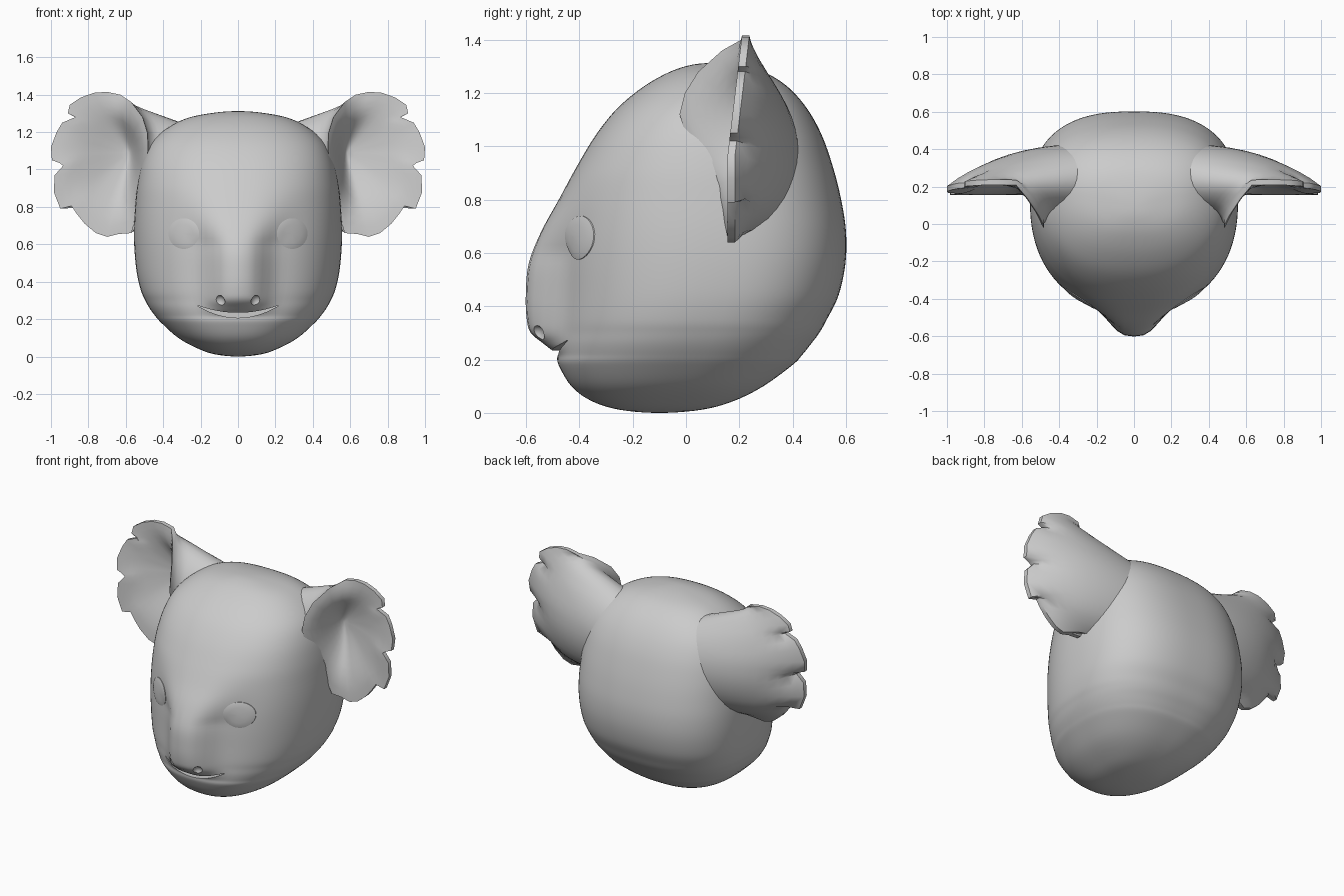
import bpy
import bmesh
import math
from mathutils import Vector, Matrix
from mathutils.bvhtree import BVHTree

default = bpy.data.objects.get("Cube")
if default:
    bpy.data.objects.remove(default, do_unlink=True)

# one plain colour for everything
grey = bpy.data.materials.new("soft_grey")
grey.use_nodes = True
grey.diffuse_color = (0.6, 0.6, 0.6, 1)
for node in grey.node_tree.nodes:
    if node.type == 'BSDF_PRINCIPLED':
        node.inputs["Base Color"].default_value = (0.6, 0.6, 0.6, 1)


def make_object(name, bm):
    bmesh.ops.recalc_face_normals(bm, faces=bm.faces)
    mesh = bpy.data.meshes.new(name)
    bm.to_mesh(mesh)
    bm.free()
    mesh.materials.append(grey)
    obj = bpy.data.objects.new(name, mesh)
    bpy.context.scene.collection.objects.link(obj)
    return obj


def activate(obj):
    for other in bpy.context.scene.objects:
        other.select_set(False)
    obj.select_set(True)
    bpy.context.view_layer.objects.active = obj


def smooth(obj, angle=40):
    activate(obj)
    bpy.ops.object.shade_smooth_by_angle(angle=math.radians(angle))


def loft(name, rings):
    """Skin closed rings; rings that shrink to a point become poles."""
    bm = bmesh.new()
    rows = [[bm.verts.new(p) for p in ring] for ring in rings]
    for low, high in zip(rows, rows[1:]):
        for i in range(len(low)):
            bm.faces.new((low[i - 1], low[i], high[i], high[i - 1]))
    bmesh.ops.remove_doubles(bm, verts=bm.verts, dist=0.0002)
    return make_object(name, bm)


def catmull(p0, p1, p2, p3, t):
    return 0.5 * (2 * p1 + (p2 - p0) * t + (2 * p0 - 5 * p1 + 4 * p2 - p3) * t ** 2
                  + (3 * p1 - p0 - 3 * p2 + p3) * t ** 3)


# head sections: height, front y, back y, half width, nose ridge depth
SECTIONS = [
    (0, -.1, -.1, 0, 0), (.012, -.25, .06, .125, 0), (.045, -.355, .18, .22, 0),
    (.1, -.43, .29, .32, 0), (.18, -.478, .4, .41, 0), (.22, -.48, .438, .445, .008),
    (.26, -.48, .47, .474, .055), (.3, -.477, .5, .496, .105),
    (.35, -.475, .528, .518, .122), (.44, -.47, .572, .54, .131),
    (.56, -.465, .598, .553, .125), (.68, -.455, .6, .556, .088),
    (.8, -.435, .582, .55, .042), (.92, -.4, .552, .538, .012),
    (1.04, -.34, .51, .512, 0), (1.14, -.26, .455, .465, 0), (1.22, -.165, .385, .38, 0),
    (1.275, -.07, .3, .27, 0), (1.303, .01, .2, .13, 0), (1.312, .09, .09, 0, 0)]


def head_ring(z, front, back, width, nose, segments=96):
    middle = front + (back - front) * 0.55
    spread = 0.15 + 0.5 * min(max(z - 0.6, 0), 0.3)
    ring = []
    for i in range(segments):
        a = math.tau * i / segments
        c, s = math.cos(a), math.sin(a)
        power = 2 / 2.55 if s > 0 else 2 / 2.3
        x = width * math.copysign(abs(c) ** power, c)
        reach = back - middle if s > 0 else middle - front
        y = middle + reach * math.copysign(abs(s) ** power, s)
        if s < 0:
            y -= nose * math.exp(-abs(x / spread) ** 3)
        ring.append((x, y, z))
    return ring


def mirrored(key):
    z, front, back, width, nose = key
    return (z, back, front, -width, nose)


keys = [mirrored(SECTIONS[1])] + SECTIONS + [mirrored(SECTIONS[-2])]
rings = []
for quad in zip(keys, keys[1:], keys[2:], keys[3:]):
    for step in range(5):
        rings.append(head_ring(*[catmull(*v, step / 5) for v in zip(*quad)]))
rings.append(head_ring(*SECTIONS[-1]))
head = loft("head", rings)
surface = BVHTree.FromPolygons([v.co for v in head.data.vertices],
                               [tuple(p.vertices) for p in head.data.polygons])

# smiling mouth slit and nostril hollows, cut from the head
mouth = []
for i in range(21):
    u = i / 10 - 1
    low, high = 0.207 + 0.063 * u * u, 0.234 + 0.039 * u * u
    mouth.append([(0.215 * u, y, z) for y, z in
                  ((-.75, low), (-.42, low), (-.42, high), (-.75, high))])
mouth = [[mouth[0][0][:2] + (.27,)] * 4] + mouth + [[mouth[-1][0][:2] + (.27,)] * 4]
cutters = [loft("mouth_cutter", mouth)]
for side in (-1, 1):
    bm = bmesh.new()
    place = (Matrix.Translation((side * .1, -.56, .292))
             @ Matrix.Rotation(side * 0.6, 4, 'Z') @ Matrix.Diagonal((.032, .03, .036, 1)))
    bmesh.ops.create_uvsphere(bm, u_segments=16, v_segments=8, radius=1, matrix=place)
    cutters.append(make_object("nostril_cutter", bm))
for cutter in cutters:
    cutter.hide_render = True
    activate(head)
    cut = head.modifiers.new("cut", 'BOOLEAN')
    cut.operation = 'DIFFERENCE'
    cut.solver = 'EXACT'
    cut.object = cutter
    bpy.ops.object.modifier_apply(modifier=cut.name)
    bpy.data.objects.remove(cutter, do_unlink=True)
smooth(head)

# ragged outer edge of an ear (x, z), then its inner edge on the head (x, z, y)
OUTER = [(.57, .66), (.64, .655), (.7, .64), (.76, .66), (.82, .71), (.86, .76),
         (.89, .805), (.95, .79), (.985, .88), (.98, .97), (.935, 1.02), (.955, 1.035),
         (.995, 1.05), (1, 1.12), (.97, 1.2), (.94, 1.25), (.87, 1.28), (.91, 1.3),
         (.9, 1.345), (.84, 1.385), (.77, 1.41), (.7, 1.415), (.63, 1.4)]
INNER = [(.57, 1.36, .15), (.51, 1.28, .06), (.485, 1.2, .01), (.48, 1.12, -.01),
         (.49, 1.02, .02), (.51, .92, .08), (.53, .8, .14)]


def ear(name, side):
    rim = [Vector((x, max(.17, .15 + .12 * (z - .8)), z)) for x, z in OUTER]
    rim += [Vector((x, y, z)) for x, z, y in INNER]
    count = len(rim)
    # even outline that the ragged edge fades into
    even = [sum((rim[(i + k) % count] for k in range(-2, 3)), Vector()) / 5
            for i in range(count)]
    root, bowl = Vector((.22, .24, .95)), Vector((.585, .27, 1.09))
    lip = Vector((0, .014, 0))
    rings = [[root] * count]
    # domed back, sweeping from the head to the rim
    for step in range(10, -1, -1):
        t = step / 10
        ring = []
        for ragged, calm in zip(rim, even):
            p = ragged.lerp(calm, min(1, 3 * t))
            a = math.atan2(p.z - 1.03, p.x - .7)
            base = root + Vector((0, .19 * math.cos(a), .27 * math.sin(a)))
            bend = Vector((p.x * .7 + root.x * .3, base.y, p.z * .7 + base.z * .3))
            ring.append((p + lip) * (1 - t) ** 2 + bend * 2 * t * (1 - t) + base * t * t)
        rings.append(ring)
    # hollow front: flat by the rim, then sinking into the bowl
    for step in range(11):
        t = step / 10
        ring = []
        for ragged, calm in zip(rim, even):
            p = ragged.lerp(calm, min(1, 3 * t)) - lip
            q = p.lerp(bowl, t)
            q.y = p.y + (bowl.y - p.y) * t * t * (3 - 2 * t)
            ring.append(q)
        rings.append(ring)
    flip = Vector((side, 1, 1))
    smooth(loft(name, [[p * flip for p in ring] for ring in rings]), 45)


def eye(name, side):
    """Shallow dome laid on the face, its edge sunk into the head."""
    rings = []
    for radius, lift in ((0, .014), (.3, .013), (.6, .011), (.85, .008), (1, .004),
                         (1, -.02), (0, -.05)):
        ring = []
        for i in range(32):
            a = math.tau * i / 32
            x = side * .29 + .082 * radius * math.cos(a)
            z = .657 + .082 * radius * math.sin(a)
            hit = surface.ray_cast(Vector((x, -2, z)), Vector((0, 1, 0)))[0]
            ring.append((x, hit.y - lift, z))
        rings.append(ring)
    smooth(loft(name, rings))


# paired parts
for label, side in (("right", -1), ("left", 1)):
    ear(label + "_ear", side)
    eye(label + "_eye", side)
